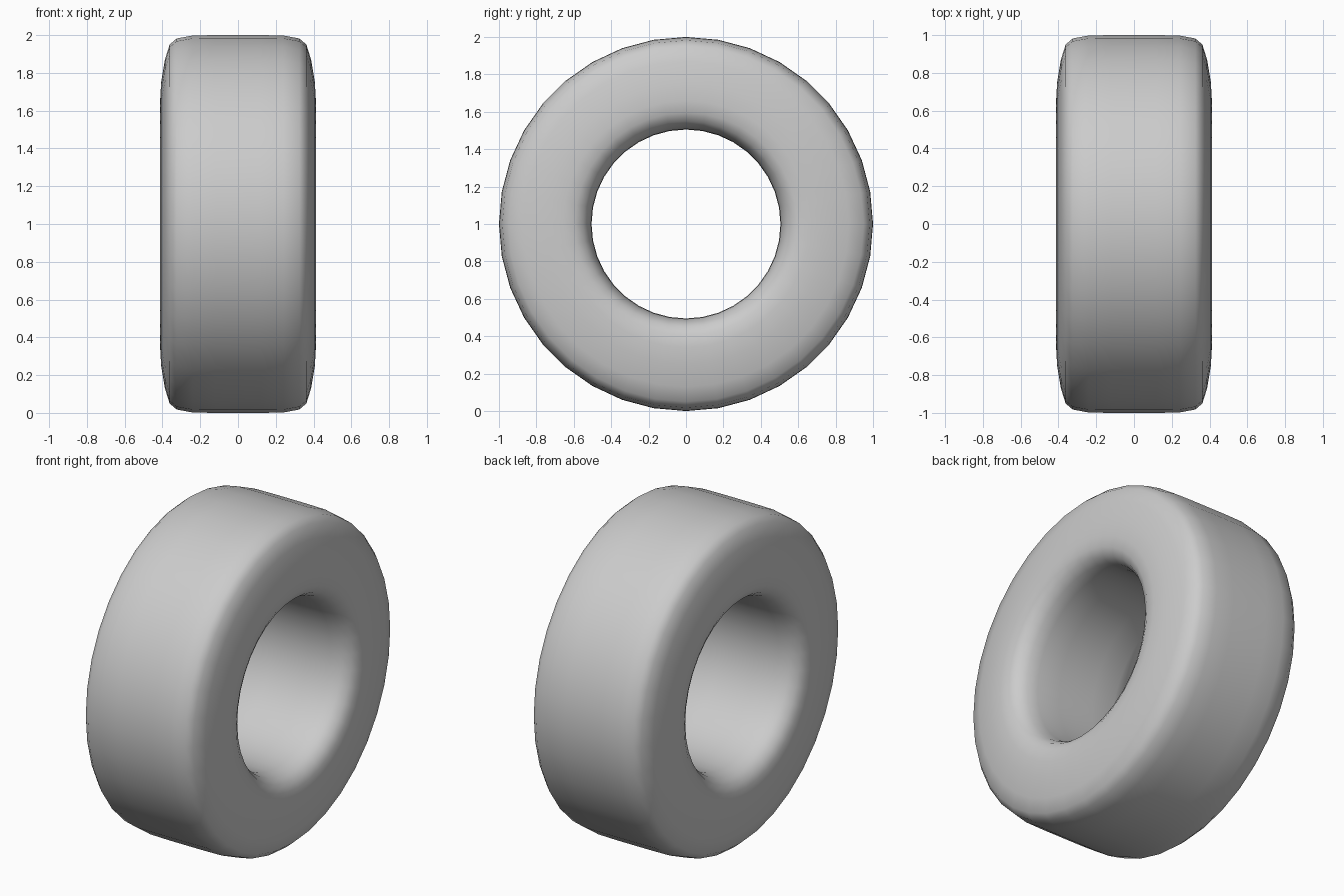
import bpy
import bmesh
import math
from mathutils import Vector

default = bpy.data.objects.get("Cube")
if default:
    bpy.data.objects.remove(default, do_unlink=True)

SEGMENTS = 36
CENTRE = Vector((0, 0, 1))

# Half cross-section (x, radius), from the middle of the tread to the middle of the bore
half = [(0.12, 1.0), (0.24, 0.998), (0.325, 0.982), (0.362, 0.95), (0.387, 0.87),
        (0.407, 0.75), (0.412, 0.66), (0.405, 0.595), (0.38, 0.55),
        (0.335, 0.522), (0.27, 0.508), (0.12, 0.505)]
profile = half + [(-x, r) for x, r in reversed(half)]

# Rubber material
rubber = bpy.data.materials.new("grey rubber")
rubber.use_nodes = True
grey = (0.6, 0.6, 0.6, 1)
rubber.diffuse_color = grey
bsdf = next(n for n in rubber.node_tree.nodes if n.type == 'BSDF_PRINCIPLED')
bsdf.inputs["Base Color"].default_value = grey

# Tyre: closed cross-section spun around the axle
bm = bmesh.new()
verts = [bm.verts.new(CENTRE + Vector((x, 0, r))) for x, r in profile]
edges = [bm.edges.new((a, b)) for a, b in zip(verts, verts[1:] + verts[:1])]
bmesh.ops.spin(bm, geom=verts + edges, cent=CENTRE, axis=(1, 0, 0),
               angle=math.tau, steps=SEGMENTS, use_duplicate=False)
bmesh.ops.remove_doubles(bm, verts=bm.verts, dist=0.0005)
bmesh.ops.recalc_face_normals(bm, faces=bm.faces)
for face in bm.faces:
    face.smooth = True

mesh = bpy.data.meshes.new("tyre")
bm.to_mesh(mesh)
bm.free()
mesh.materials.append(rubber)
tyre = bpy.data.objects.new("tyre", mesh)
bpy.context.collection.objects.link(tyre)
